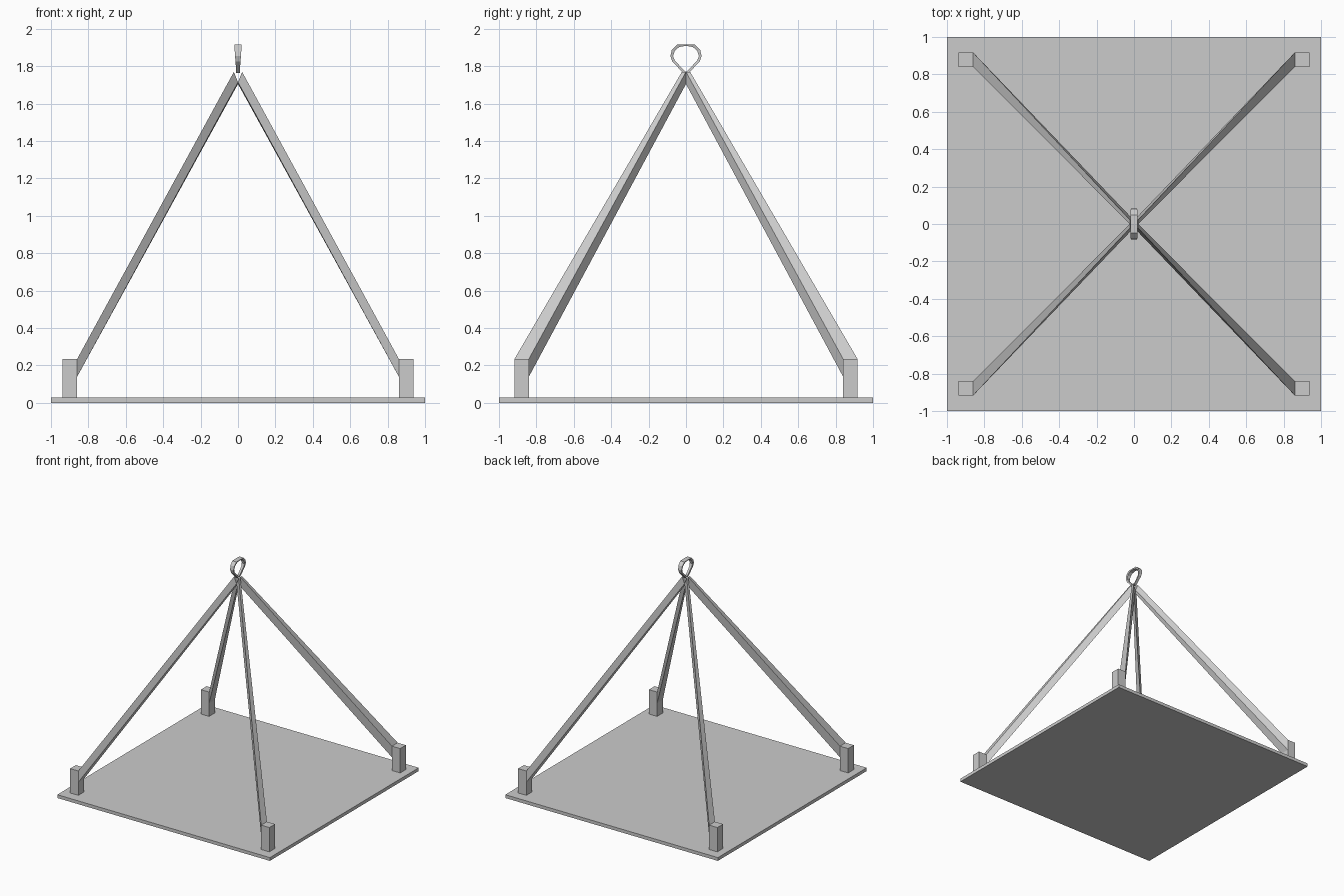
import bpy
from mathutils import Vector

if "Cube" in bpy.data.objects:
    bpy.data.objects.remove(bpy.data.objects["Cube"])


def make(name, verts, faces):
    mesh = bpy.data.meshes.new(name)
    mesh.from_pydata(verts, [], faces)
    obj = bpy.data.objects.new(name, mesh)
    bpy.context.collection.objects.link(obj)
    # consistent outward normals
    import bmesh
    bm = bmesh.new()
    bm.from_mesh(mesh)
    bmesh.ops.recalc_face_normals(bm, faces=bm.faces)
    bm.to_mesh(mesh)
    bm.free()
    return obj


def loft(name, rings, closed=False):
    n, k = len(rings[0]), len(rings)
    verts = [Vector(p) for r in rings for p in r]
    faces = []
    for i in range(k if closed else k - 1):
        a, b = i * n, (i + 1) % k * n
        for j in range(n):
            m = (j + 1) % n
            faces.append((a + j, a + m, b + m, b + j))
    if not closed:
        faces += [tuple(range(n)), tuple(range((k - 1) * n, k * n))]
    return make(name, verts, faces)


def rect(x0, x1, y0, y1, z):
    return [(x0, y0, z), (x1, y0, z), (x1, y1, z), (x0, y1, z)]


def mirror_xy(obj):
    mod = obj.modifiers.new("Mirror", 'MIRROR')
    mod.use_axis = (True, True, False)
    mod.use_mirror_merge = False


# Flat square platform
loft("platform", [rect(-1, 1, -1, 1, 0), rect(-1, 1, -1, 1, 0.028)])

# Corner posts
mirror_xy(loft("corner_posts", [rect(0.86, 0.937, 0.84, 0.917, 0.02),
                                rect(0.86, 0.937, 0.84, 0.917, 0.235)]))

# Tapered suspension beams, from post faces to the apex
foot = [(0.86, 0.84, 0.14), (0.86, 0.917, 0.14), (0.86, 0.917, 0.235), (0.86, 0.84, 0.235)]
apex = [(0.0, 0.0, 1.705), (0.0, 0.02, 1.715), (0.022, 0.022, 1.77), (0.022, 0.0, 1.77)]
mirror_xy(loft("suspension_beams", [foot, apex]))

# Hanging loop: outer (y, z), inner (y, z), half width
half = [((0.016, 1.765), (0.004, 1.772), 0.010),
        ((0.073, 1.825), (0.060, 1.830), 0.013),
        ((0.083, 1.855), (0.069, 1.855), 0.016),
        ((0.076, 1.888), (0.060, 1.883), 0.018),
        ((0.048, 1.915), (0.036, 1.903), 0.020)]
flip = [((-o[0], o[1]), (-i[0], i[1]), w) for o, i, w in reversed(half)]
top = [((0.0, 1.917), (0.0, 1.909), 0.020)]
rings = [[(-w, *o), (w, *o), (w * 0.8, *i), (-w * 0.8, *i)] for o, i, w in half + top + flip]
loft("hanging_loop", rings, closed=True)
